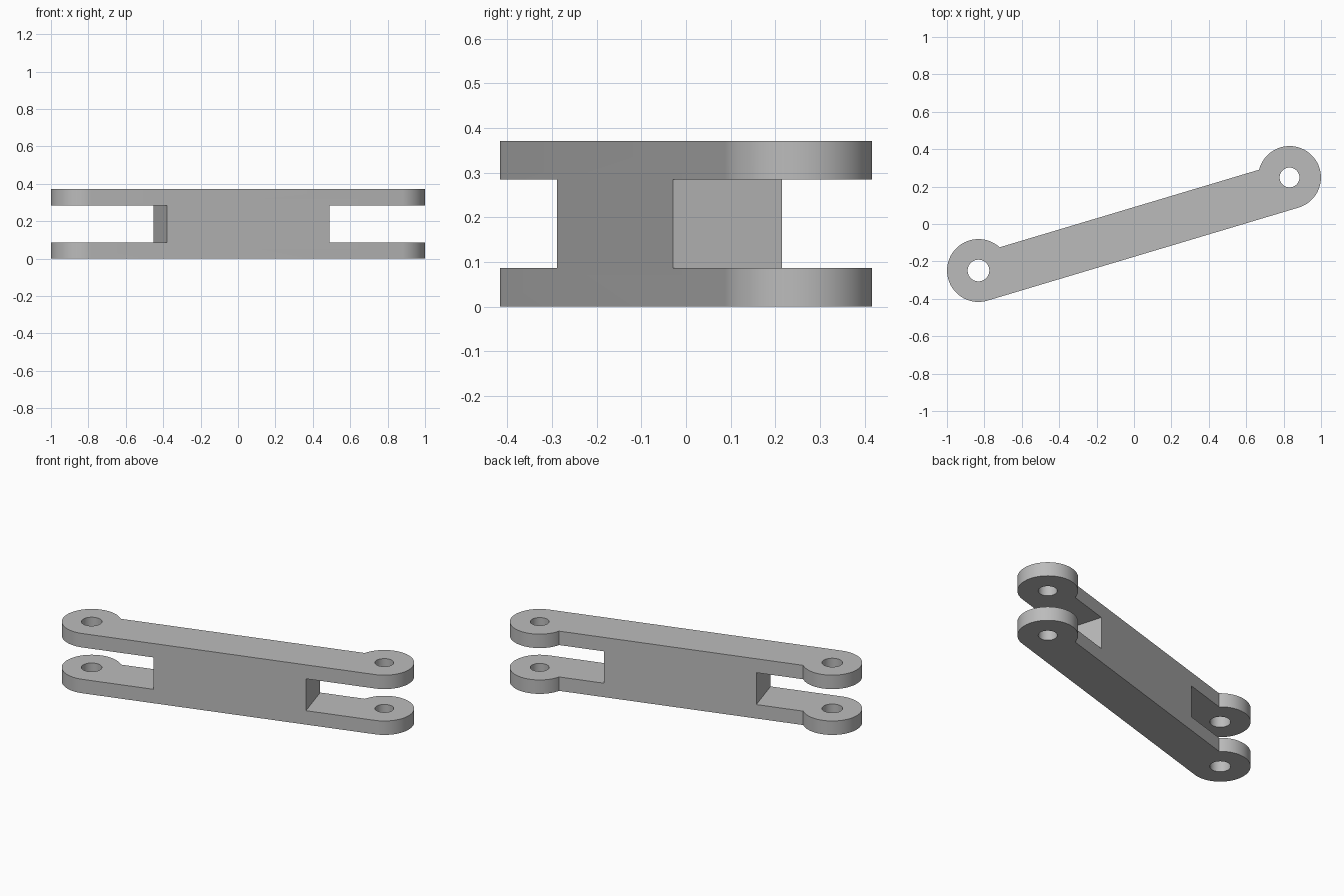
import bpy, bmesh
from math import pi, sin, cos, asin, sqrt
from mathutils import Matrix, Vector

if "Cube" in bpy.data.objects:
    bpy.data.objects.remove(bpy.data.objects["Cube"], do_unlink=True)

HUB_X, HUB_R = 0.868, 0.168     # hub centres along the bar, hub radius
HOLES = {-1: 0.058, 1: 0.053}   # pin hole radius at each end
TOP_EDGE = 0.0865               # bar side that steps into the hubs
HEIGHT, PLATE = 0.371, 0.0865   # full height, fork plate thickness
WEB = (-0.446, 0.459)           # solid web between the slots
TILT = Matrix.Rotation(asin(0.2865), 4, 'Z')

grey = bpy.data.materials.new("light grey")
grey.use_nodes = True
colour = (0.5, 0.5, 0.5, 1)
grey.diffuse_color = colour
grey.node_tree.nodes["Principled BSDF"].inputs["Base Color"].default_value = colour


def arc(cx, radius, start, end, count):
    return [(cx + radius * cos(start + (end - start) * i / count),
             radius * sin(start + (end - start) * i / count)) for i in range(count + 1)]


def make_object(name, bm):
    bmesh.ops.recalc_face_normals(bm, faces=bm.faces[:])
    mesh = bpy.data.meshes.new(name)
    bm.to_mesh(mesh)
    bm.free()
    mesh.materials.append(grey)
    obj = bpy.data.objects.new(name, mesh)
    bpy.context.collection.objects.link(obj)
    obj.matrix_world = TILT
    return obj


def prism(name, loop, z0, z1):
    bm = bmesh.new()
    face = bm.faces.new([bm.verts.new((x, y, z0)) for x, y in loop])
    out = bmesh.ops.extrude_face_region(bm, geom=[face])["geom"]
    top = [v for v in out if isinstance(v, bmesh.types.BMVert)]
    bmesh.ops.translate(bm, verts=top, vec=Vector((0, 0, z1 - z0)))
    return make_object(name, bm)


# Bar outline: one side tangent to both hubs, the other stepping into them
step = asin(TOP_EDGE / HUB_R)
outline = (arc(HUB_X, HUB_R, -pi / 2, pi - step, 56)
           + arc(-HUB_X, HUB_R, step, 1.5 * pi, 56))
body = prism("link_arm", outline, 0, HEIGHT)

# Pin holes and fork slots
cutters = []
for side, radius in HOLES.items():
    circle = arc(side * HUB_X, radius, 0, 2 * pi, 48)[:-1]
    cutters.append(prism("pin_hole_cutter", circle, -0.1, HEIGHT + 0.1))
    inner = WEB[0] if side < 0 else WEB[1]
    xs = sorted((inner, side * 1.2))
    box = [(xs[0], -0.3), (xs[1], -0.3), (xs[1], 0.3), (xs[0], 0.3)]
    cutters.append(prism("fork_slot_cutter", box, PLATE, HEIGHT - PLATE))

bpy.context.view_layer.objects.active = body
for cutter in cutters:
    cutter.hide_render = True
    cut = body.modifiers.new("cut", 'BOOLEAN')
    cut.operation, cut.solver, cut.object = 'DIFFERENCE', 'EXACT', cutter
    bpy.ops.object.modifier_apply(modifier=cut.name)
    bpy.data.objects.remove(cutter, do_unlink=True)

# Smooth hubs and holes, crisp edges
bpy.ops.object.select_all(action='DESELECT')
body.select_set(True)
bpy.ops.object.shade_smooth_by_angle(angle=pi / 6)
